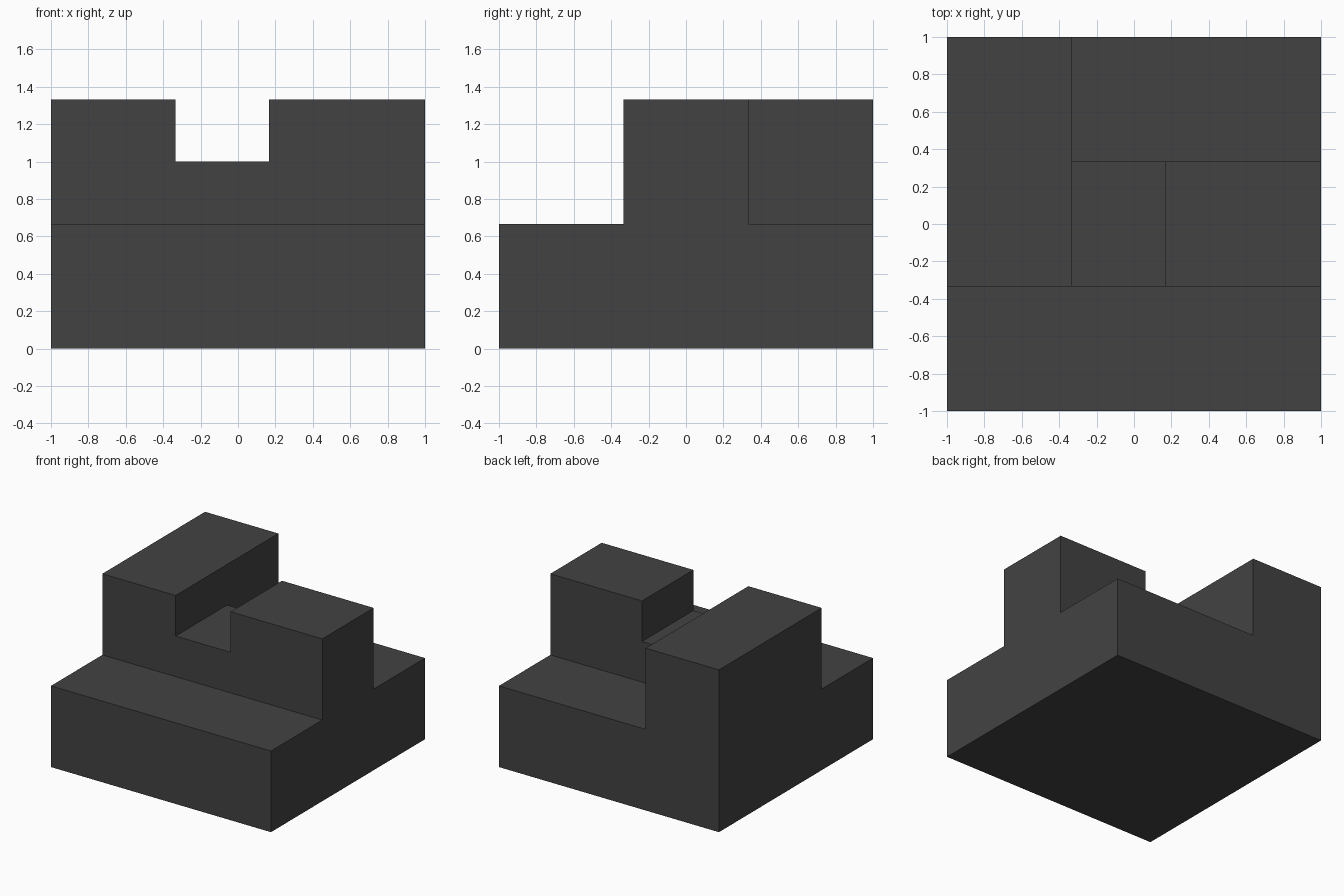
import bpy
from mathutils import Vector

if "Cube" in bpy.data.objects:
    bpy.data.objects.remove(bpy.data.objects["Cube"])

T = 1 / 3  # layout unit: the footprint is six of these wide


def box(name, lo, hi):
    """Axis-aligned box between two corners, with its transform applied."""
    lo, hi = Vector(lo), Vector(hi)
    bpy.ops.mesh.primitive_cube_add(size=1)
    obj = bpy.context.object
    obj.name = obj.data.name = name
    for v in obj.data.vertices:
        v.co = Vector(a * b for a, b in zip(v.co, hi - lo)) + (lo + hi) / 2
    return obj


# Full block
block = box("stepped_block", (-1, -1, 0), (1, 1, 4 * T))

# Volumes carved away: front step, back right step, shallow channel
cutters = [
    box("front_step_cutter", (-2, -2, 2 * T), (2, -T, 2)),
    box("back_step_cutter", (-T, T, 2 * T), (2, 2, 2)),
    box("channel_cutter", (-T, -0.5, 1), (T / 2, 0.5, 2)),
]
for cutter in cutters:
    cutter.hide_render = True
    mod = block.modifiers.new(cutter.name, "BOOLEAN")
    mod.operation = "DIFFERENCE"
    mod.solver = "EXACT"
    mod.object = cutter
    bpy.context.view_layer.objects.active = block
    bpy.ops.object.modifier_apply(modifier=mod.name)
    bpy.data.objects.remove(cutter)

# Single dark grey colour
grey = bpy.data.materials.new("dark grey")
grey.diffuse_color = (0.055, 0.055, 0.055, 1)
grey.use_nodes = True
grey.node_tree.nodes["Principled BSDF"].inputs["Base Color"].default_value = grey.diffuse_color
block.data.materials.clear()
block.data.materials.append(grey)
for face in block.data.polygons:
    face.material_index = 0
    face.use_smooth = False
